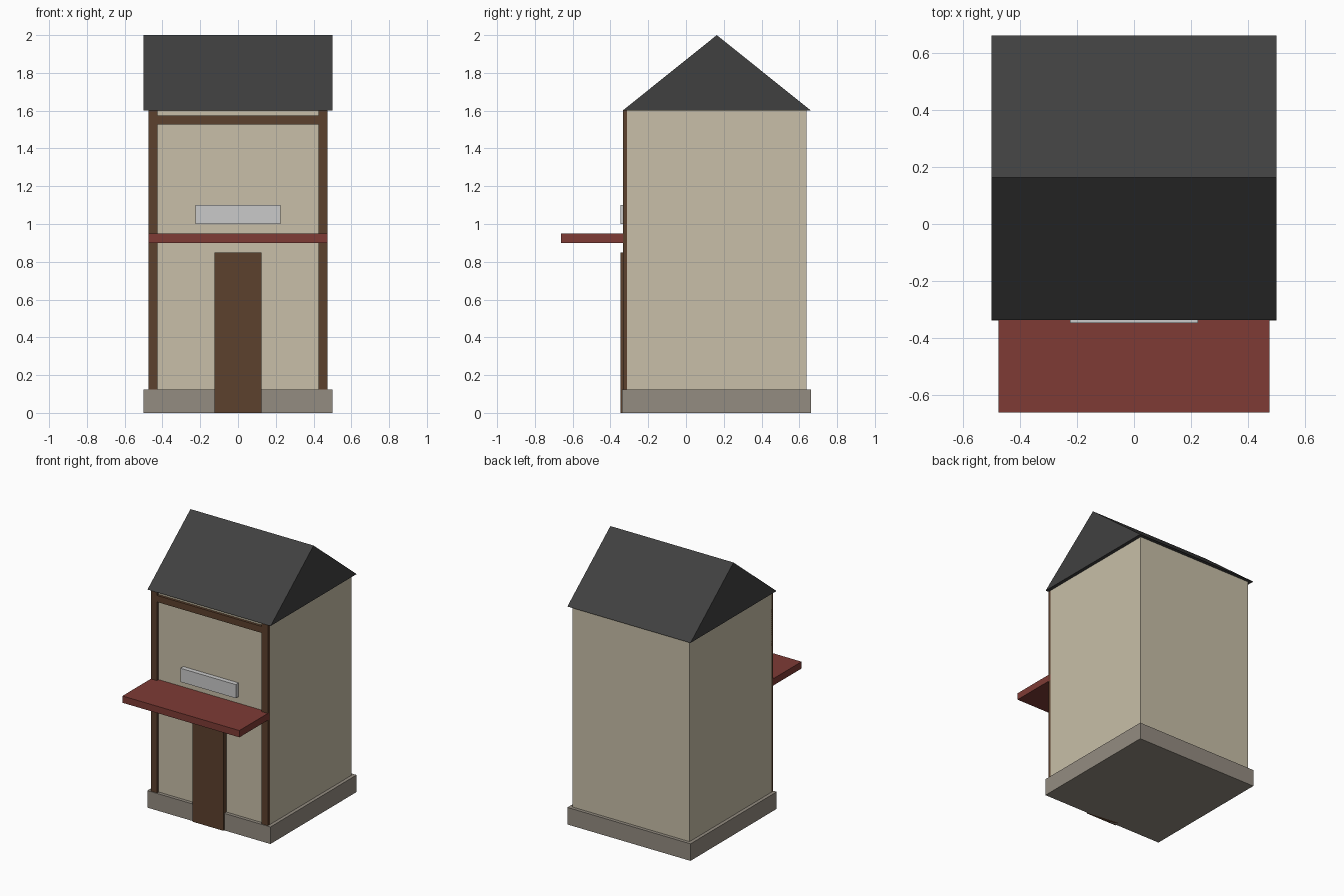
import bpy, bmesh

if "Cube" in bpy.data.objects:
    bpy.data.objects.remove(bpy.data.objects["Cube"])


def material(name, rgb):
    """Flat material from 0-255 sRGB values."""
    m = bpy.data.materials.new(name)
    lin = [((c / 255 + 0.055) / 1.055) ** 2.4 for c in rgb]
    m.diffuse_color = (*lin, 1)
    m.use_nodes = True
    m.node_tree.nodes["Principled BSDF"].inputs["Base Color"].default_value = m.diffuse_color
    return m


plaster = material("cream plaster", (200, 191, 168))
stone = material("grey stone", (148, 140, 129))
wood = material("dark brown wood", (92, 65, 45))
slate = material("charcoal slate", (64, 64, 64))
red = material("dull red", (126, 59, 53))
pale = material("pale grey", (202, 202, 202))


def finish(name, bm, mat):
    bmesh.ops.recalc_face_normals(bm, faces=bm.faces)
    me = bpy.data.meshes.new(name)
    bm.to_mesh(me)
    bm.free()
    me.materials.append(mat)
    ob = bpy.data.objects.new(name, me)
    bpy.context.collection.objects.link(ob)
    return ob


def box(name, x, y, z, mat):
    """Box spanning the given (min, max) ranges."""
    bm = bmesh.new()
    bmesh.ops.create_cube(bm, size=1)
    for v in bm.verts:
        v.co = [r[0] if c < 0 else r[1] for c, r in zip(v.co, (x, y, z))]
    return finish(name, bm, mat)


# Plinth and walls
box("stone_base", (-0.5, 0.5), (-0.338, 0.662), (0, 0.125), stone)
box("walls", (-0.475, 0.475), (-0.313, 0.637), (0.005, 1.6), plaster)

# Timber frame on the front
for side, x in (("left", -0.45), ("right", 0.45)):
    box(side + "_post", (x - 0.025, x + 0.025), (-0.333, -0.308), (0.1, 1.6), wood)
box("top_beam", (-0.43, 0.43), (-0.332, -0.308), (1.527, 1.575), wood)

# Door, awning and sign board
box("door", (-0.125, 0.125), (-0.347, -0.308), (0, 0.85), wood)
box("awning", (-0.475, 0.475), (-0.662, -0.312), (0.9, 0.95), red)
box("sign_board", (-0.225, 0.225), (-0.347, -0.308), (1.0, 1.1), pale)

# Gable roof: triangular profile extruded along x
bm = bmesh.new()
profile = [(-0.336, 1.6), (0.662, 1.6), (0.163, 2.0)]
face = bm.faces.new([bm.verts.new((-0.5, y, z)) for y, z in profile])
ext = bmesh.ops.extrude_face_region(bm, geom=[face], use_keep_orig=True)
moved = [g for g in ext["geom"] if isinstance(g, bmesh.types.BMVert)]
bmesh.ops.translate(bm, vec=(1, 0, 0), verts=moved)
finish("gable_roof", bm, slate)
